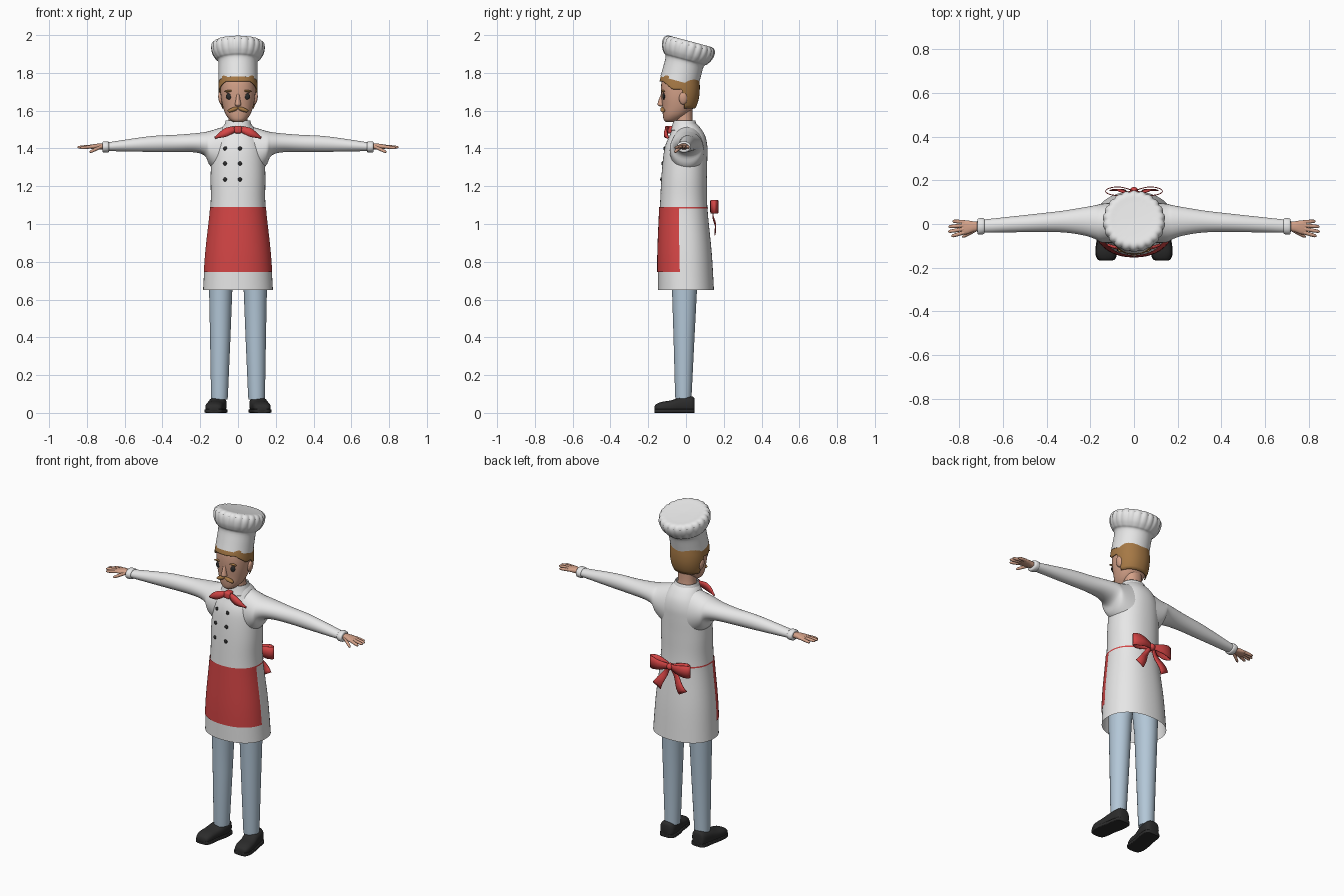
import bpy, bmesh, math
from mathutils import Matrix, Vector

if "Cube" in bpy.data.objects:
    bpy.data.objects.remove(bpy.data.objects["Cube"])

def material(name, rgb):
    m = bpy.data.materials.new(name)
    m.diffuse_color = (*rgb, 1)
    m.use_nodes = True
    m.node_tree.nodes["Principled BSDF"].inputs["Base Color"].default_value = m.diffuse_color
    return m

WHITE = material("white cloth", (0.8, 0.8, 0.8))
RED = material("red cloth", (0.66, 0.06, 0.06))
BLUE = material("pale blue cloth", (0.45, 0.57, 0.68))
BLACK = material("black", (0.025, 0.025, 0.025))
SKIN = material("skin", (0.66, 0.36, 0.25))
HAIR = material("brown hair", (0.38, 0.19, 0.06))

def finish(name, bm, mat, mirror=False, thick=0, angle=50):
    bmesh.ops.recalc_face_normals(bm, faces=bm.faces[:])
    me = bpy.data.meshes.new(name)
    bm.to_mesh(me)
    bm.free()
    me.materials.append(mat)
    ob = bpy.data.objects.new(name, me)
    bpy.context.collection.objects.link(ob)
    bpy.ops.object.select_all(action='DESELECT')
    ob.select_set(True)
    bpy.context.view_layer.objects.active = ob
    bpy.ops.object.shade_smooth_by_angle(angle=math.radians(angle))
    if thick:
        s = ob.modifiers.new("thickness", 'SOLIDIFY')
        s.thickness, s.offset = thick, 0
    if mirror:
        ob.modifiers.new("mirror", 'MIRROR')
    return ob

def grid(name, rows, mat, closed=True, caps=(False, False), **kw):
    """Skin a list of point rows."""
    bm = bmesh.new()
    vs = [[bm.verts.new(p) for p in r] for r in rows]
    n = len(vs[0])
    for a, b in zip(vs, vs[1:]):
        for j in range(n if closed else n - 1):
            k = (j + 1) % n
            bm.faces.new((a[j], a[k], b[k], b[j]))
    for use, r in zip(caps, (vs[0], vs[-1])):
        if use:
            bm.faces.new(r)
    return finish(name, bm, mat, **kw)

def refine(secs, k=5):
    """Catmull-Rom through the sections."""
    out, n = [], len(secs)
    for i in range(n - 1):
        p = [secs[max(0, min(n - 1, i + d))] for d in (-1, 0, 1, 2)]
        for s in range(k):
            t = s / k
            out.append(tuple(0.5 * (2*b + (c - a)*t + (2*a - 5*b + 4*c - d)*t*t
                       + (3*b - a - 3*c + d)*t**3) for a, b, c, d in zip(*p)))
    return out + [tuple(secs[-1])]

def at(secs, t):
    for a, b in zip(secs, secs[1:]):
        if t <= b[0]:
            f = max(0, (t - a[0]) / (b[0] - a[0]))
            return tuple(x + (y - x) * f for x, y in zip(a, b))
    return secs[-1]

def point(s, a, axis='z', e=2.2, out=0):
    """Point on a superellipse section (t, ulo, uhi, vlo, vhi)."""
    t, ul, uh, vl, vh = s
    pw = lambda c: math.copysign(abs(c) ** (2 / e), c)
    u = (ul + uh) / 2 + ((uh - ul) / 2 + out) * pw(math.cos(a))
    v = (vl + vh) / 2 + ((vh - vl) / 2 + out) * pw(math.sin(a))
    return {'z': (u, v, t), 'x': (t, u, v), 'y': (u, t, v)}[axis]

def angles(n=48, a0=0, a1=2 * math.pi):
    return [a0 + (a1 - a0) * i / n for i in range(n)]

def loft(name, secs, mat, axis='z', e=2.2, n=48, out=0, caps=(True, True), **kw):
    return grid(name, [[point(s, a, axis, e, out) for a in angles(n)] for s in secs],
                mat, caps=caps, **kw)

def sym(rows):
    """(z, half width, front y, back y) to full sections."""
    return refine([(z, -r, r, f, b) for z, r, f, b in rows])

def ball(name, loc, size, mat, roty=0, mirror=False, seg=20):
    bm = bmesh.new()
    bmesh.ops.create_uvsphere(bm, u_segments=seg, v_segments=seg // 2, radius=1)
    bm.transform(Matrix.Translation(loc) @ Matrix.Rotation(roty, 4, 'Y')
                 @ Matrix.Diagonal((*size, 1)))
    return finish(name, bm, mat, mirror=mirror, angle=80)

# Jacket body (open hem), sleeves, cuffs and collar
jacket = sym([(0.65, .185, -.148, .148), (0.85, .172, -.148, .136), (1.09, .146, -.138, .113),
              (1.25, .145, -.13, .111), (1.36, .14, -.12, .113), (1.42, .13, -.108, .112),
              (1.47, .108, -.086, .1), (1.51, .085, -.07, .075), (1.535, .065, -.062, .05)])
loft("jacket", jacket, WHITE, caps=(False, True))
loft("sleeve", refine([(.06, -.085, .1, 1.24, 1.52), (.145, -.085, .093, 1.305, 1.494),
                       (.175, -.07, .086, 1.36, 1.487), (.23, -.052, .076, 1.379, 1.48),
                       (.33, -.038, .06, 1.382, 1.472), (.47, -.037, .044, 1.382, 1.464),
                       (.69, -.04, .02, 1.386, 1.432)]), WHITE, axis='x', e=2, n=32, mirror=True)
loft("cuff", refine([(.684, -.035, .015, 1.39, 1.428), (.687, -.046, .026, 1.379, 1.437),
                     (.713, -.048, .025, 1.379, 1.437), (.717, -.036, .013, 1.39, 1.427)], 3),
     WHITE, axis='x', e=2, n=28, mirror=True)
loft("collar", sym([(1.495, .08, -.078, .066), (1.52, .07, -.07, .056), (1.546, .062, -.064, .046)]),
     WHITE, caps=(False, False), thick=.006)
for i in range(3):
    for x in (-.068, .01):
        z = (1.236, 1.32, 1.40)[i]
        s = at(jacket, z)
        y = (s[3] + s[4]) / 2 - (s[4] - s[3]) / 2 * (1 - abs(x / s[2]) ** 2.2) ** (1 / 2.2)
        ball("button", (x, y, z), (.011, .006, .011), BLACK, seg=14)

# Apron front panel and waist strap
zs = [.745 + (1.09 - .745) * i / 16 for i in range(17)]
grid("apron", [[point(at(jacket, z), a, out=.004)
                for a in angles(41, math.pi + .17, 2 * math.pi - .17 + .07)] for z in zs],
     RED, closed=False)
loft("apron_strap", [at(jacket, z) for z in (1.082, 1.09)], RED, out=.002, caps=(False, False))

# Apron bow: loops, tails and knot
loop = []
for a in angles(24):
    x = .068 - .062 * math.cos(a)
    w = .014 + .022 * min(1, x / .1)
    y = .15 + .02 * math.sin(a) * (.5 + .5 * min(1, x / .07))
    loop.append([(x, y, 1.092 - w), (x, y, 1.092), (x, y, 1.092 + w)])
grid("bow_loop", loop + loop[:1], RED, closed=False, thick=.004, mirror=True)
tail = []
for i in range(9):
    t = i / 8
    c = Vector((.012 + .075 * t, .15 - .008 * math.sin(t * 6), 1.08 - .125 * t))
    d = Vector((.85, 0, .5)) * (.01 + .02 * t)
    tail.append([c - d, c, c + d])
grid("bow_tail", tail, RED, closed=False, thick=.004, mirror=True)
ball("bow_knot", (0, .148, 1.09), (.02, .022, .02), RED)

# Neckerchief
wing = []
for i in range(11):
    t = i / 10
    w = .011 + .011 * math.sin(math.pi * min(1, t * 1.1)) - .008 * t ** 3
    c = Vector((.012 + .108 * t, -.092 - .016 * math.sin(math.pi * t), 1.502 - .046 * t ** 1.3))
    d = Vector((.3, .15, .95)) * w
    wing.append([c - d, c + Vector((0, -.004, 0)), c + d])
grid("neckerchief_wing", wing, RED, closed=False, thick=.01, mirror=True)
loft("neckerchief_knot", refine([(-.112, -.012, .012, 1.488, 1.512), (-.104, -.02, .02, 1.48, 1.519),
                                 (-.07, -.02, .02, 1.48, 1.519)], 3), RED, axis='y', e=4, n=24)

# Trousers and shoes
loft("trouser_leg", [(.07, .055, .142, -.056, .03), (.1, .053, .143, -.058, .03),
                     (.4, .04, .148, -.066, .045), (.65, .03, .153, -.074, .058),
                     (.9, .005, .15, -.09, .08)], BLUE, e=2, n=32, mirror=True)
shoe = refine([(-.168, .108, .148, .008, .03), (-.16, .09, .164, .002, .045), (-.13, .08, .173, 0, .058),
               (-.08, .074, .168, 0, .066), (-.03, .063, .158, 0, .082), (.02, .06, .15, 0, .088),
               (.04, .07, .142, 0, .084), (.046, .085, .13, .005, .07)], 4)
loft("shoe", shoe, BLACK, axis='y', e=2.6, n=28, mirror=True)
loft("sole", [(y, a - .004, b + .004, 0, .02) for y, a, b, c, d in shoe], BLACK,
     axis='y', e=8, n=28, mirror=True)

# Hands
loft("palm", refine([(.70, -.03, .01, 1.394, 1.424), (.735, -.036, .012, 1.395, 1.426),
                     (.765, -.047, .017, 1.397, 1.422), (.79, -.046, .016, 1.4, 1.417)], 3),
     SKIN, axis='x', e=2.4, n=20, mirror=True)
fingers = [((.775, .009, 1.409), (.83, .013, 1.403)), ((.778, -.007, 1.411), (.848, -.012, 1.406)),
           ((.778, -.023, 1.411), (.85, -.035, 1.406)), ((.775, -.038, 1.409), (.835, -.056, 1.402)),
           ((.728, -.028, 1.408), (.785, -.06, 1.38))]
for p, q in fingers:
    p, q = Vector(p), Vector(q)
    rot = (q - p).to_track_quat('Z', 'Y').to_matrix()
    rows = [[p.lerp(q, t) + rot @ Vector((math.cos(a), math.sin(a), 0)) * r for a in angles(12)]
            for t, r in ((0, .009), (.6, .0085), (.9, .007), (1, .003))]
    grid("finger", rows, SKIN, caps=(True, True), mirror=True)

# Head, neck, ears and nose
head = sym([(1.54, .025, -.108, -.05), (1.553, .044, -.118, -.03), (1.58, .065, -.123, .01),
            (1.62, .08, -.125, .042), (1.67, .09, -.13, .058), (1.72, .093, -.132, .062),
            (1.76, .09, -.128, .06), (1.8, .085, -.112, .055), (1.83, .06, -.08, .03)])
loft("head", head, SKIN)
loft("neck", sym([(1.5, .056, -.058, .042), (1.56, .05, -.056, .034), (1.64, .05, -.056, .034)]), SKIN)
ball("ear", (.092, -.015, 1.665), (.012, .022, .033), SKIN, roty=.15, mirror=True)
loft("nose", refine([(1.622, -.006, .006, -.136, -.11), (1.63, -.017, .017, -.15, -.11),
                     (1.65, -.013, .013, -.147, -.11), (1.695, -.007, .007, -.13, -.11)], 4),
     SKIN, e=2, n=20)

# Hair: a shell over the head, low at the back and high at the brow
def hairline(a):
    s = math.sin(a)
    if s < -.3:
        return 1.712 + .043 * min(1, (-s - .3) / .5)
    return 1.612 + .1 * max(0, min(1, (.32 - s) / .2))
grid("hair", [[point(at(head, hairline(a) * (1 - t) + 1.825 * t), a, out=.009) for a in angles(72)]
              for t in [i / 12 for i in range(13)]], HAIR, thick=.004)

# Face
ball("eye", (.046, -.117, 1.676), (.017, .008, .018), BLACK, mirror=True)
ball("eyebrow", (.047, -.12, 1.704), (.027, .009, .006), HAIR, roty=.12, mirror=True)
ball("moustache", (.026, -.122, 1.606), (.031, .014, .011), HAIR, roty=.35, mirror=True)

# Tall pleated hat, tilted back
profile = refine([(.104, 0, 0), (.103, .05, 0), (.104, .108, 0), (.119, .125, .015), (.135, .15, .025),
                  (.143, .18, .04), (.139, .205, .05), (.12, .219, .04), (.08, .218, .01),
                  (.005, .216, 0)], 4)
tilt = Matrix.Translation((0, -.035, 1.755)) @ Matrix.Rotation(math.radians(-15), 4, 'X')
rows = []
for r, h, amp in profile:
    ring = []
    for a in angles(132):
        k = r * (1 - amp * (1 - abs(math.sin(11 * a))))
        ring.append(tilt @ Vector((k * math.cos(a), k * math.sin(a), h)))
    rows.append(ring)
grid("hat", rows, WHITE, caps=(True, True))
